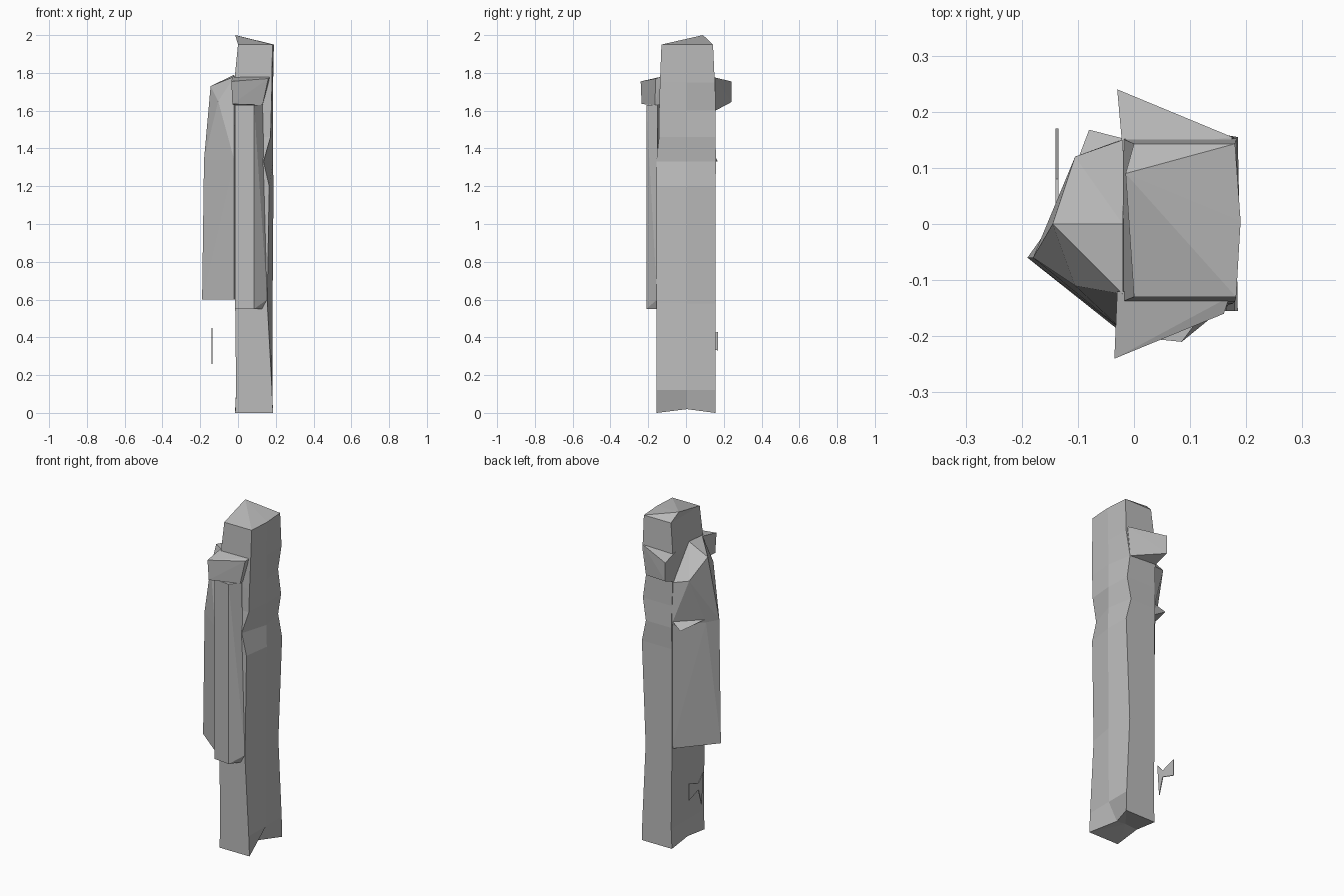
import bpy, bmesh

cube = bpy.data.objects.get("Cube")
if cube:
    bpy.data.objects.remove(cube, do_unlink=True)

grey = bpy.data.materials.new("stone_grey")
grey.use_nodes = True
tone = (0.5, 0.5, 0.5, 1)
grey.diffuse_color = tone
grey.node_tree.nodes["Principled BSDF"].inputs["Base Color"].default_value = tone


def finish(name, bm):
    bmesh.ops.recalc_face_normals(bm, faces=bm.faces)
    mesh = bpy.data.meshes.new(name)
    bm.to_mesh(mesh)
    bm.free()
    mesh.materials.append(grey)
    obj = bpy.data.objects.new(name, mesh)
    bpy.context.collection.objects.link(obj)
    return obj


def hull(name, points):
    bm = bmesh.new()
    for p in points:
        bm.verts.new(p)
    found = bmesh.ops.convex_hull(bm, input=bm.verts)
    inner = set(found["geom_interior"]) | set(found["geom_unused"])
    bmesh.ops.delete(bm, geom=[v for v in inner if isinstance(v, bmesh.types.BMVert)])
    return finish(name, bm)


def prism(outline, low, high):
    return [(x, y, z) for z in (low, high) for x, y in outline]


def loft(name, rings, base, peak):
    # Stack rings of equal size and fan each end to a point
    bm = bmesh.new()
    rows = [[bm.verts.new(p) for p in ring] for ring in rings]
    n = len(rows[0])
    for a, b in zip(rows, rows[1:]):
        for i in range(n):
            j = (i + 1) % n
            bm.faces.new((a[i], a[j], b[j], b[i]))
    for row, tip in ((rows[0], base), (rows[-1], peak)):
        v = bm.verts.new(tip)
        for i in range(n):
            bm.faces.new((row[i], row[(i + 1) % n], v))
    return finish(name, bm)


# Body and head: height, side x, front corner, middle ridge and back corner x, depths
levels = [
    (0.00, -0.015, 0.185, 0.125, 0.185, 0.155, 0.155),
    (0.12, -0.010, 0.180, 0.182, 0.182, 0.155, 0.155),
    (0.58, -0.015, 0.155, 0.183, 0.160, 0.155, 0.155),
    (1.20, -0.015, 0.165, 0.188, 0.185, 0.155, 0.155),
    (1.33, -0.015, 0.135, 0.185, 0.155, 0.157, 0.160),
    (1.46, -0.015, 0.172, 0.185, 0.178, 0.143, 0.155),
    (1.60, -0.020, 0.176, 0.185, 0.158, 0.142, 0.155),
    (1.75, -0.020, 0.180, 0.186, 0.183, 0.138, 0.152),
    (1.95, 0.000, 0.182, 0.190, 0.180, 0.130, 0.143),
]
rings = []
for z, side, front, ridge, back, depth_f, depth_b in levels:
    mid_z = z if z else 0.02
    rings.append([(side, -depth_f, z), (front, -depth_f, z), (ridge, 0.005, mid_z),
                  (back, depth_b, z), (side, depth_b, z), (side, 0.005, mid_z)])
loft("body_and_head", rings, (0.06, 0, 0.03), (-0.015, 0.09, 2.0))

# Cloak hanging on the right side, with its sloping shoulder
hem = [(-0.01, 0.153), (-0.14, 0.0), (-0.19, -0.06), (-0.02, -0.195), (0.0, 0.0)]
chest = [(-0.01, 0.155), (-0.14, 0.01), (-0.18, -0.06), (-0.02, -0.19), (0.0, 0.0)]
hull("cloak", [(x, y, 0.6) for x, y in hem] + [(x, y, 1.34) for x, y in chest])
hull("shoulder", [(x, y, 1.34) for x, y in chest] + [
    (-0.145, 0, 1.73), (-0.02, 0, 1.79), (-0.02, -0.125, 1.78),
    (-0.105, -0.11, 1.65), (-0.105, 0.12, 1.62), (-0.02, 0.15, 1.6)])
hull("cloak_flap", [(-0.01, 0.15, 1.37), (-0.14, 0.01, 1.36),
                    (-0.08, 0.168, 1.33), (-0.05, 0.1, 1.35), (-0.05, 0.1, 1.33)])

# Front panel
panel = [(-0.015, -0.2), (0.085, -0.21), (0.13, -0.15), (-0.015, -0.14)]
hull("front_panel", prism(panel, 0.55, 1.63) + [(0.155, -0.153, 0.6)])

# Arm stubs
hull("front_arm", [
    (-0.035, -0.24, 1.755), (0.16, -0.16, 1.77), (0.17, -0.13, 1.78), (-0.03, -0.12, 1.78),
    (-0.03, -0.235, 1.635), (0.13, -0.165, 1.63), (0.13, -0.13, 1.63), (-0.02, -0.12, 1.63)])
hull("back_arm", [
    (-0.03, 0.24, 1.755), (0.175, 0.155, 1.775), (0.17, 0.13, 1.775), (-0.02, 0.13, 1.775),
    (-0.03, 0.24, 1.645), (0.155, 0.155, 1.6), (0.155, 0.13, 1.6), (-0.02, 0.13, 1.6)])

# Thin loose plate beside the leg
bm = bmesh.new()
outline = [(0.17, 0.43), (0.17, 0.33), (0.08, 0.36), (0.05, 0.26), (0.035, 0.45), (0.08, 0.4)]
bm.faces.new([bm.verts.new((-0.137, y, z)) for y, z in outline])
plate = finish("side_plate", bm)
solid = plate.modifiers.new("thickness", "SOLIDIFY")
solid.thickness = 0.005
solid.offset = 0
